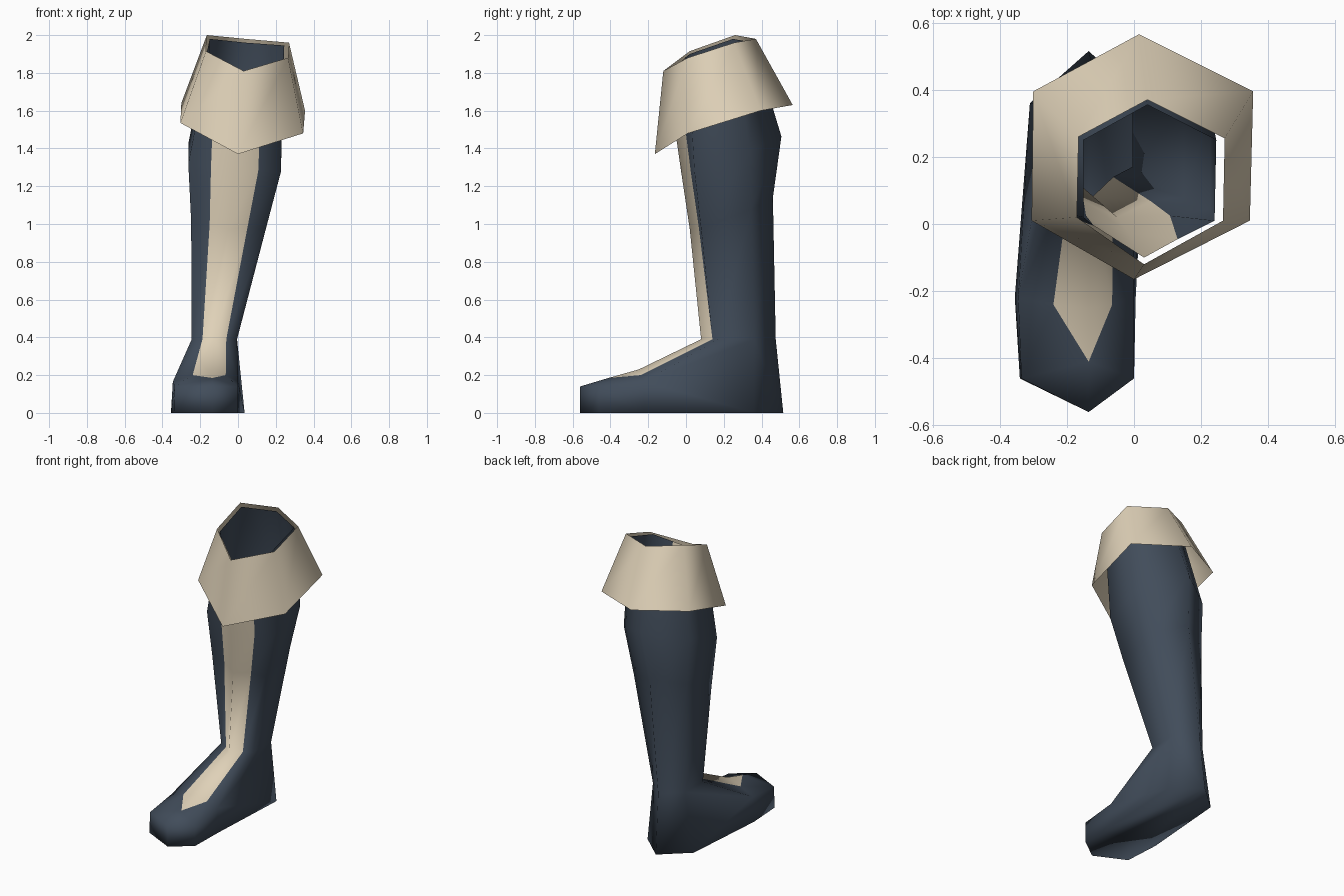
import bpy
import bmesh

default_cube = bpy.data.objects.get("Cube")
if default_cube:
    bpy.data.objects.remove(default_cube, do_unlink=True)


def make_material(name, colour):
    material = bpy.data.materials.new(name)
    material.use_nodes = True
    material.diffuse_color = (*colour, 1)
    shader = material.node_tree.nodes["Principled BSDF"]
    shader.inputs["Base Color"].default_value = (*colour, 1)
    shader.inputs["Roughness"].default_value = 0.9
    return material


navy = make_material("navy leather", (0.053, 0.073, 0.103))
cream = make_material("cream cloth", (0.74, 0.64, 0.48))


def finish(bm, name, materials):
    """Turn a bmesh into a smooth shaded object."""
    bmesh.ops.recalc_face_normals(bm, faces=bm.faces)
    for face in bm.faces:
        face.smooth = True
    mesh = bpy.data.meshes.new(name)
    bm.to_mesh(mesh)
    bm.free()
    for material in materials:
        mesh.materials.append(material)
    obj = bpy.data.objects.new(name, mesh)
    bpy.context.collection.objects.link(obj)
    return obj


def add_ring(bm, points):
    return [bm.verts.new(point) for point in points]


def bridge(bm, lower, upper, striped=False):
    """Join two rings; the two faces beside the front are the stripe."""
    count = len(lower)
    for i in range(count):
        j = (i + 1) % count
        face = bm.faces.new((lower[i], lower[j], upper[j], upper[i]))
        if striped and i in (0, count - 1):
            face.material_index = 1


def leg_section(z, tilt, centre, half_widths, depths):
    """Closed loop from the front round by the left side: front, stripe edge,
    front corner, back corner, back and the mirrored side; higher at the back."""
    stripe, corner = half_widths
    offsets = (0, stripe, corner, corner, 0, -corner, -corner, -stripe)
    loop_depths = (*depths, *depths[3:0:-1])
    return [(centre + offset, y, z + tilt * y - tilt * 0.25 * (centre + offset))
            for offset, y in zip(offsets, loop_depths)]


# Leg: tube from the ankle over a slanted calf to the slanted, open top
boot = bmesh.new()
sections = [
    leg_section(0.39, 0, -0.125, (0.063, 0.12), (0.08, 0.14, 0.17, 0.36, 0.475)),
    leg_section(0.96, 0.38, -0.05, (0.1, 0.198), (0.02, 0.068, 0.08, 0.345, 0.46)),
    leg_section(1.28, 0.36, -0.018, (0.125, 0.245), (-0.025, 0.025, 0.045, 0.34, 0.505)),
    [(0.03, -0.1, 1.79), (0.13, -0.045, 1.83), (0.24, 0.01, 1.87),
     (0.245, 0.25, 1.945), (0.04, 0.355, 1.96), (-0.15, 0.25, 1.98),
     (-0.15, 0.02, 1.9), (-0.12, -0.005, 1.88)],
]
rings = [add_ring(boot, section) for section in sections]
for lower, upper in zip(rings, rings[1:]):
    bridge(boot, lower, upper, striped=True)

# Foot: points on the centre line, then one set for each side
ankle = rings[0]
middle = -0.135
centre_points = {
    "instep": (middle, -0.25, 0.23),
    "stripe_tip": (middle, -0.41, 0.185),
    "toe_top": (middle, -0.56, 0.14),
    "toe_sole": (middle, -0.56, 0),
    "heel_sole": (middle, 0.515, 0),
}
centre = {key: boot.verts.new(point) for key, point in centre_points.items()}
centre["ankle_front"], centre["ankle_back"] = ankle[0], ankle[4]

side_points = {
    # name: (left x, right x, y, z)
    "stripe_edge": (-0.065, -0.24, -0.24, 0.2),
    "toe_side": (0, -0.335, -0.46, 0.14),
    "ball": (0, -0.345, -0.22, 0.165),
    "toe_side_sole": (0, -0.34, -0.46, 0),
    "ball_sole": (0.005, -0.355, -0.22, 0),
    "heel_side_sole": (0.035, -0.31, 0.36, 0),
}
stripe_faces = [
    "ankle_front instep stripe_edge ankle_stripe",
    "instep stripe_tip stripe_edge",
]
leather_faces = [
    "ankle_stripe stripe_edge ball",
    "ankle_stripe ball ankle_corner",
    "ankle_corner ball ankle_heel",
    "stripe_tip toe_top toe_side",
    "stripe_tip toe_side stripe_edge",
    "stripe_edge toe_side ball",
    "toe_top toe_sole toe_side_sole toe_side",
    "toe_side toe_side_sole ball_sole ball",
    "ball ball_sole heel_side_sole ankle_heel",
    "ankle_heel heel_side_sole heel_sole ankle_back",
    "toe_sole heel_sole heel_side_sole ball_sole toe_side_sole",
]
for side, ring_order in enumerate((ankle, ankle[:1] + ankle[:0:-1])):
    verts = dict(centre)
    for key, vert in zip(("stripe", "corner", "heel"), ring_order[1:]):
        verts["ankle_" + key] = vert
    for key, values in side_points.items():
        verts[key] = boot.verts.new((values[side], *values[2:]))
    for index, group in enumerate((leather_faces, stripe_faces)):
        for names in group:
            face = boot.faces.new([verts[name] for name in names.split()])
            face.material_index = index
finish(boot, "boot", [navy, cream])

# Cuff: flared, slanted hexagonal sheet around the top of the leg
cuff = bmesh.new()
hem = add_ring(cuff, [
    (0, -0.165, 1.37), (0.345, 0.01, 1.48), (0.355, 0.395, 1.6),
    (0.015, 0.565, 1.63), (-0.3, 0.395, 1.64), (-0.305, 0.01, 1.535)])
rim = add_ring(cuff, [
    (0.03, -0.12, 1.81), (0.265, 0.01, 1.88), (0.27, 0.255, 1.96),
    (0.04, 0.37, 1.98), (-0.165, 0.26, 2), (-0.17, 0.02, 1.915)])
bridge(cuff, hem, rim)
finish(cuff, "cuff", [cream])
